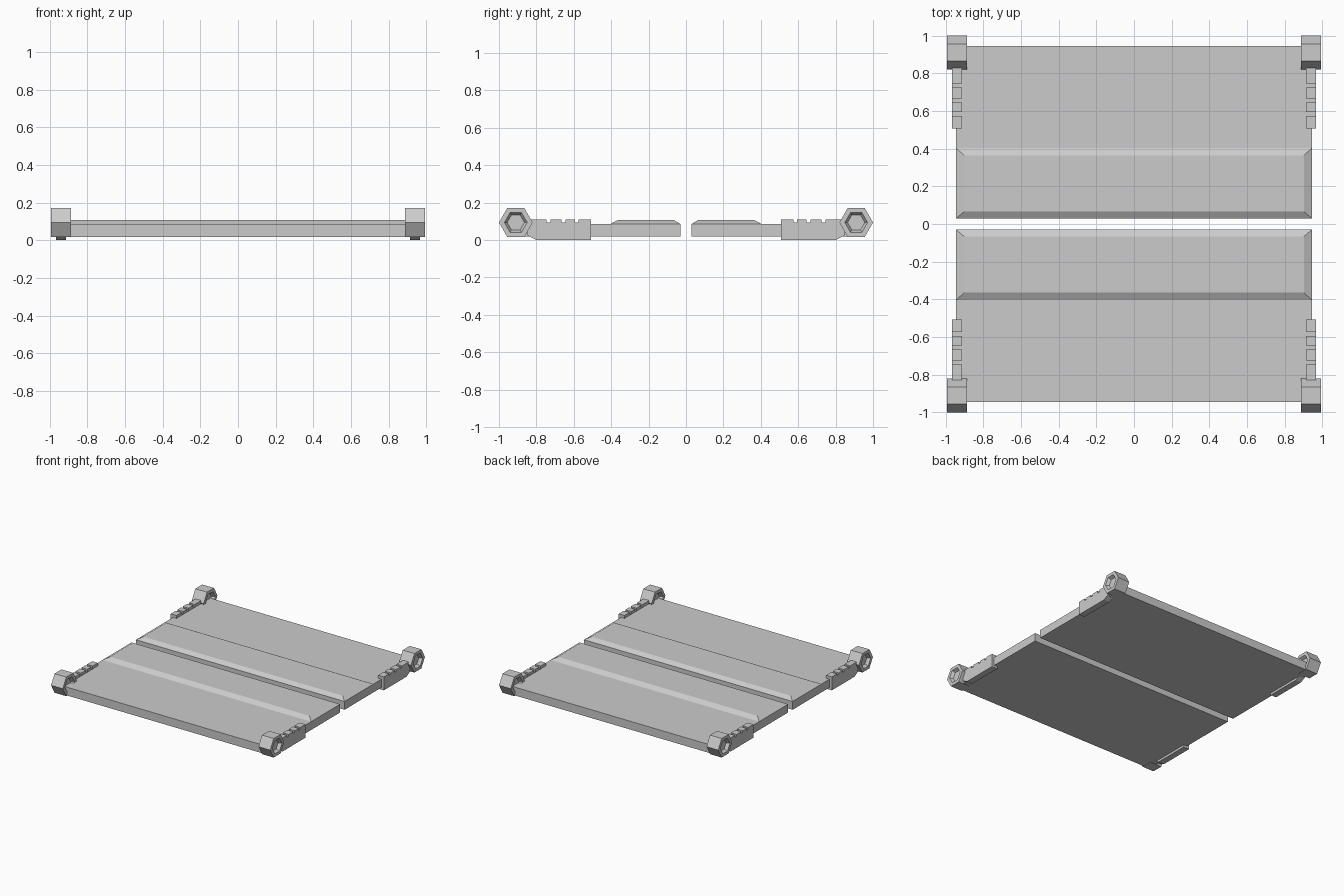
import bpy, bmesh
from math import cos, sin, pi

if "Cube" in bpy.data.objects:
    bpy.data.objects.remove(bpy.data.objects["Cube"])


def loft(name, rings):
    """Skin a list of equal-length point loops and cap both ends."""
    bm = bmesh.new()
    loops = [[bm.verts.new(p) for p in ring] for ring in rings]
    n = len(loops[0])
    for a, b in zip(loops, loops[1:]):
        for i in range(n):
            j = (i + 1) % n
            bm.faces.new((a[i], a[j], b[j], b[i]))
    bm.faces.new(loops[0])
    bm.faces.new(loops[-1])
    bmesh.ops.recalc_face_normals(bm, faces=bm.faces)
    mesh = bpy.data.meshes.new(name)
    bm.to_mesh(mesh)
    bm.free()
    obj = bpy.data.objects.new(name, mesh)
    bpy.context.collection.objects.link(obj)
    return obj


def rect(x, y0, y1, z):
    return [(-x, y0, z), (x, y0, z), (x, y1, z), (-x, y1, z)]


def hexagon(x, y, z, r):
    return [(x, y + r * cos(k * pi / 3), z + r * sin(k * pi / 3)) for k in range(6)]


# toothed rail side profile (y, z): sloped heel, three notches on top
rail_profile = [(0.508, 0), (0.80, 0), (0.848, 0.025), (0.848, 0.11)]
for a, b in ((0.745, 0.725), (0.665, 0.645), (0.594, 0.574)):
    rail_profile += [(a, 0.11), (a, 0.093), (b, 0.093), (b, 0.11)]
rail_profile += [(0.508, 0.11)]

for sy, row in ((-1, "front"), (1, "back")):
    # flat panel and its raised, sloped-edge ridge
    loft(f"{row}_panel", [rect(0.944, sy * 0.03, sy * 0.945, z) for z in (0.018, 0.086)])
    loft(f"{row}_ridge", [rect(0.944, sy * 0.03, sy * 0.404, 0.086),
                          rect(0.902, sy * 0.066, sy * 0.364, 0.108)])

    for sx, side in ((-1, "left"), (1, "right")):
        # hexagonal corner nut with a tapered recess on both faces
        rings = [(0.911, 0.046), (0.886, 0.061), (0.886, 0.09),
                 (0.992, 0.09), (0.992, 0.061), (0.967, 0.046)]
        loft(f"{row}_{side}_nut",
             [hexagon(sx * x, sy * 0.91, 0.094, r) for x, r in rings])
        # toothed rail beside the nut
        loft(f"{row}_{side}_rail",
             [[(sx * x, sy * y, z) for y, z in rail_profile] for x in (0.913, 0.965)])
